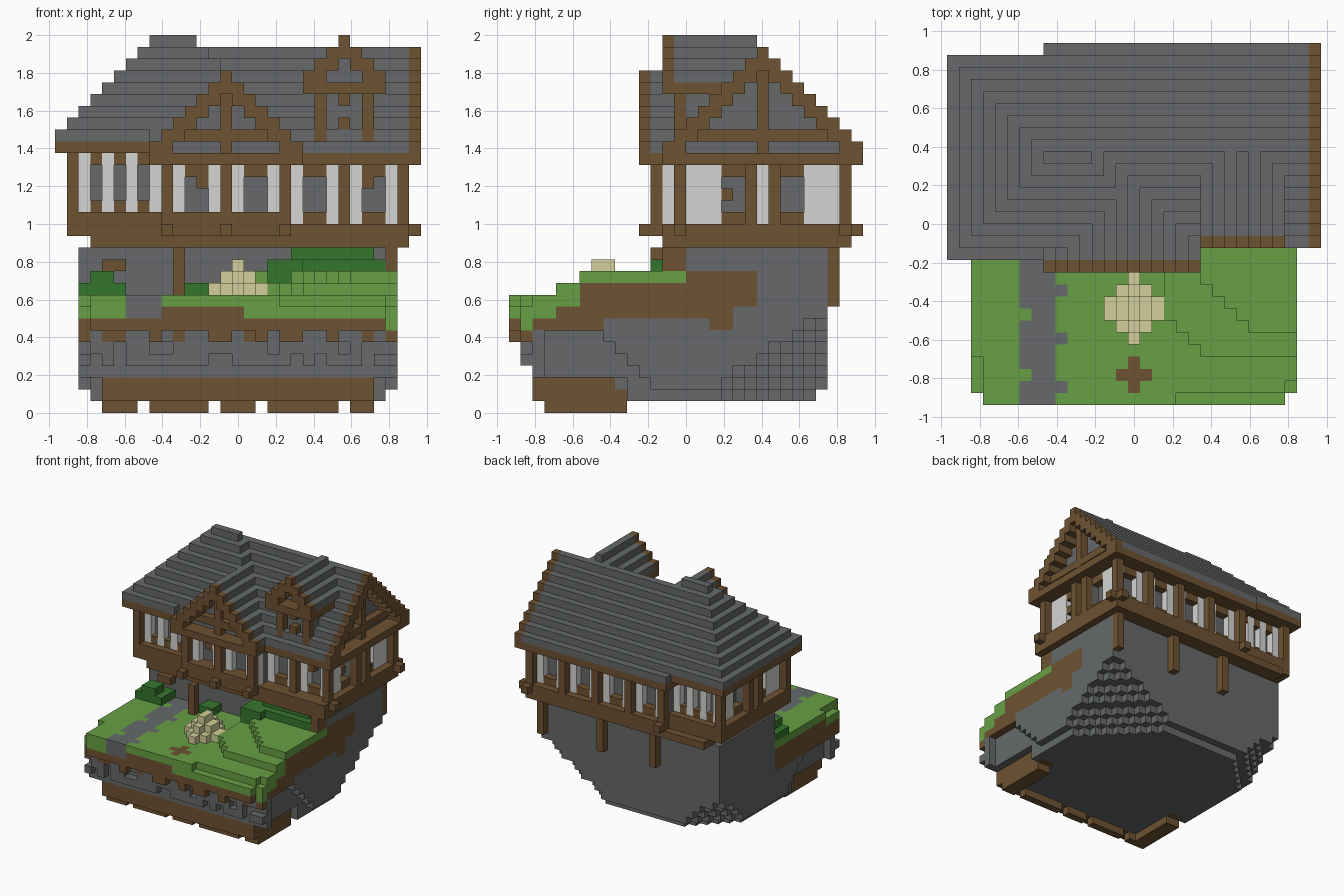
import bpy, bmesh, random
from mathutils import Vector

random.seed(4)
UNIT = 1 / 16
ORIGIN = Vector((-15.5, -15, 0))
cells = {}

COLOURS = {
    "slate_grey": (0.133, 0.141, 0.143),
    "timber_brown": (0.155, 0.085, 0.032),
    "grass_green": (0.137, 0.35, 0.058),
    "hedge_green": (0.036, 0.18, 0.026),
    "plaster_white": (0.66, 0.66, 0.645),
    "straw_yellow": (0.65, 0.63, 0.32),
}
SLATE, TIMBER, GRASS, HEDGE, PLASTER, STRAW = COLOURS


def put(part, colour, c):
    if part is None:
        cells.pop(c, None)
    else:
        cells[c] = (part, colour)


def box(part, colour, x, y, z):
    """Fill blocks over three half-open ranges."""
    for i in range(*x):
        for j in range(*y):
            for k in range(*z):
                put(part, colour, (i, j, k))


def wall(at, start, pattern, lo, hi):
    """P = post, W = recessed plaster, G = deep window with sill and lintel."""
    for n, kind in enumerate(pattern):
        u = start + n
        for k in range(lo, hi):
            if kind == "P":
                put("wall_frame", TIMBER, at(u, 0, k))
                continue
            put(None, None, at(u, 0, k))
            if kind == "W":
                put("plaster_panels", PLASTER, at(u, 1, k))
            else:
                put("window_panes", SLATE, at(u, 2, k))
                edge = k in (lo, hi - 1)
                put("window_sills" if edge else None, TIMBER, at(u, 1, k))


def gable(part, at, centre, half, apex, base, framed=True):
    """Stepped barge boards with a recessed wall and timber frame."""
    for u in range(centre - half, centre + half + 1):
        top = apex - abs(u - centre)
        for k in range(base, top):
            edge = k >= top - 2 or k == base
            beam = framed and (u == centre or k == base + 2)
            put(part if edge else None, TIMBER, at(u, 0, k))
            if k == top - 1:
                put("main_roof", SLATE, at(u, 1, k))
            else:
                put(part if edge or beam else None, TIMBER, at(u, 1, k))
            if k > base:
                put("gable_wall", SLATE, at(u, 2, k))


# Rock base with stepped corners
for i in range(2, 29):
    for j in range(1, 27):
        for k in range(1, 14):
            dx, dy, dz = min(i - 2, 28 - i), 26 - j, k - 1
            if 0.7 * (dx + dy) + dz < (7 if i > 15 else 4.5):
                continue
            if k == 1 and (dx == 0 or dy == 0):
                continue
            if k < 3 and j < 10 and not (3 < i < 27 and j > 2):
                continue
            if dx == 0 and 2 < j < 14 - k and k < 7:
                continue
            if j < 15 and k > 7:
                continue
            if j == 1 and (k == 3 or random.random() < 0.2):
                continue
            put("rock_base", SLATE, (i, j, k))

# Timber plinth frame with notches
box("plinth", TIMBER, (4, 27), (2, 4), (0, 3))
for i in (4, 25):
    for k, back in enumerate((10, 11, 9)):
        box("plinth", TIMBER, (i, i + 2), (3, back), (k, k + 1))
box(None, None, (4, 27), (2, 3), (0, 1))
for i in (7, 13, 17, 24):
    box(None, None, (i, i + 1), (2, 4), (0, 1))

# Lawn in terraces with soil below and a stone path
for i in range(2, 29):
    for j in range(15):
        if i in (2, 28) and j < 1:
            continue
        high = 10
        if (i == 2 and j < 4) or (i > 18 and j < 1) or (i == 28 and j < 2):
            high = 9
        if j >= 4 and i + j >= 25 and i > 17:
            high = 11
        if j >= 6 and i + j >= 31:
            high = 12
        path = 6 + (j % 5 == 2) <= i < 9 + (j % 4 == 1)
        thin = high == 12 or (j < 2 and 9 <= i < 16) or (i == 2 and j > 3)
        turf = high - (1 if thin or high == 9 else 2)
        if i == 28 and j < 2:
            turf = 7
        box("path" if path else "lawn", SLATE if path else GRASS,
            (i, i + 1), (j, j + 1), (turf, high))
        low = 8 if i == 28 and j > 7 else 6 if i == 2 else 7
        if j < 2:
            low -= random.choice((0, 0, 1, 1)) if i % 3 else 0
        box("soil", TIMBER, (i, i + 1), (j, j + 1), (low, turf))
for j in range(15, 21):
    low = 8 if j < 17 else 7 if j < 19 else 9
    box("soil", TIMBER, (28, 29), (j, j + 1), (low, 12))
for di, dj in ((0, 0), (1, 0), (-1, 0), (0, 1), (0, -1)):
    put("bare_patch", TIMBER, (15 + di, 2 + dj, 9))

# Straw heap
for k, r in ((10, 2), (11, 1), (12, 0)):
    for di in range(-r, r + 1):
        for dj in range(-r - 1, r + 1):
            if abs(di) + abs(dj + 0.5) <= r + 1:
                put("straw_heap", STRAW, (15 + di, 8 + dj, k))

# Hedges along the house front
box("hedge", HEDGE, (18, 21), (12, 15), (11, 13))
box("hedge", HEDGE, (21, 28), (13, 15), (12, 13))
box("hedge", HEDGE, (20, 27), (14, 15), (13, 14))
box("hedge", HEDGE, (2, 6), (12, 15), (10, 11))
box("hedge", HEDGE, (3, 5), (12, 14), (10, 12))
box("hedge", HEDGE, (11, 13), (13, 15), (10, 11))

# Ground floor posts
box("ground_post", TIMBER, (10, 11), (12, 13), (8, 14))
box("ground_post", TIMBER, (28, 29), (13, 15), (12, 14))
box("ground_post", TIMBER, (4, 6), (14, 15), (12, 13))
for i in (11, 19, 28):
    box("back_post", TIMBER, (i, i + 1), (27, 28), (9, 14))

# Overhanging floor beams
box("floor_beams", TIMBER, (3, 30), (13, 29), (14, 15))
box("floor_beams", TIMBER, (9, 30), (13, 29), (15, 16))
box("floor_beams", TIMBER, (1, 9), (13, 28), (15, 17))
box("floor_beams", TIMBER, (9, 20), (12, 14), (15, 16))
for i, j in ((9, 11), (14, 11), (19, 11), (9, 29), (29, 29), (30, 14), (30, 28)):
    put("beam_end", TIMBER, (i, j, 15))

# Upper storey core, then timber and plaster walls
box("upper_storey", SLATE, (1, 9), (13, 28), (17, 22))
box("upper_storey", SLATE, (9, 30), (14, 29), (16, 21))
box("upper_storey", SLATE, (9, 20), (12, 14), (16, 21))
BAY = "PWGGWPWGGWP"
SIDE = "PWWWGGPWPGGWWWP"
wall(lambda u, d, k: (u, 14 + d, k), 20, BAY[1:], 16, 21)
wall(lambda u, d, k: (u, 28 - d, k), 9, BAY + BAY[1:], 16, 21)
wall(lambda u, d, k: (29 - d, u, k), 14, SIDE, 16, 21)
wall(lambda u, d, k: (u, 12 + d, k), 9, BAY, 16, 21)
wall(lambda u, d, k: (u, 13 + d, k), 1, "PWGWGWGW", 17, 22)
wall(lambda u, d, k: (u, 27 - d, k), 1, "PWGWGWGW", 17, 22)
wall(lambda u, d, k: (1 + d, u, k), 13, SIDE, 17, 22)
box("bay_sill", TIMBER, (9, 20), (12, 13), (16, 17))
box("plaster_panels", PLASTER, (19, 20), (13, 14), (16, 21))
for c in ((12, 13, 19), (26, 15, 19), (28, 18, 18)):
    put("window_brace", TIMBER, c)

# Eaves
box("eaves", TIMBER, (8, 31), (13, 30), (21, 22))
box("eaves", TIMBER, (0, 9), (12, 29), (22, 23))

# Roofs: hipped wing, gabled main roof, front cross gable
for i in range(30):
    for j in range(12, 30):
        top = 0
        if j < 29 and (i < 8 or j > 12):
            top = min(24 + i, 32 - abs(j - 20), 43 - i)
        if i >= 8 and j >= 13:
            top = max(top, 31 - abs(j - 21))
        if 8 <= i < 21 and 13 <= j < 22:
            top = max(top, 29 - abs(i - 14))
        box("main_roof", SLATE, (i, i + 1), (j, j + 1), (23 if i < 8 else 22, top))

# Dormer
box("dormer", SLATE, (22, 27), (15, 21), (23, 28))
for i in range(21, 28):
    box("dormer_roof", SLATE, (i, i + 1), (14, 21), (28, 32 - abs(i - 24)))
box("dormer_eaves", TIMBER, (21, 28), (14, 18), (27, 28))
for i in (22, 26):
    box("dormer_post", TIMBER, (i, i + 1), (14, 15), (23, 27))
for k in (24, 26):
    put("dormer_window_frame", TIMBER, (24, 14, k))

# Gable fronts
gable("front_gable", lambda u, d, k: (u, 11 + d, k), 14, 6, 29, 21)
gable("side_gable", lambda u, d, k: (30 - d, u, k), 21, 8, 31, 21)
gable("dormer_gable", lambda u, d, k: (u, 13 + d, k), 24, 3, 32, 27, False)

# Materials
materials = {}
for name, rgb in COLOURS.items():
    mat = bpy.data.materials.new(name)
    mat.use_nodes = True
    mat.diffuse_color = (*rgb, 1)
    bsdf = next(n for n in mat.node_tree.nodes if n.type == "BSDF_PRINCIPLED")
    bsdf.inputs["Base Color"].default_value = (*rgb, 1)
    materials[name] = mat

cube = bpy.data.objects.get("Cube")
if cube:
    bpy.data.objects.remove(cube)

# One mesh per part, keeping only exposed block faces
AXES = [Vector(v) for v in ((1, 0, 0), (0, 1, 0), (0, 0, 1))]
for part in sorted({p for p, _ in cells.values()}):
    bm = bmesh.new()
    colour = None
    for c, (name, col) in cells.items():
        if name != part:
            continue
        colour = col
        centre = Vector(c) + Vector((0.5, 0.5, 0.5)) + ORIGIN
        for a in range(3):
            for side in (-1, 1):
                n = AXES[a] * side
                if tuple(int(c[m] + n[m]) for m in range(3)) in cells:
                    continue
                u, v = AXES[(a + 1) % 3] * side, AXES[(a + 2) % 3]
                ring = (-u - v, u - v, u + v, v - u)
                bm.faces.new([bm.verts.new((centre + (n + r) / 2) * UNIT) for r in ring])
    bmesh.ops.remove_doubles(bm, verts=bm.verts[:], dist=UNIT / 50)
    mesh = bpy.data.meshes.new(part)
    bm.to_mesh(mesh)
    bm.free()
    mesh.materials.append(materials[colour])
    bpy.context.collection.objects.link(bpy.data.objects.new(part, mesh))
